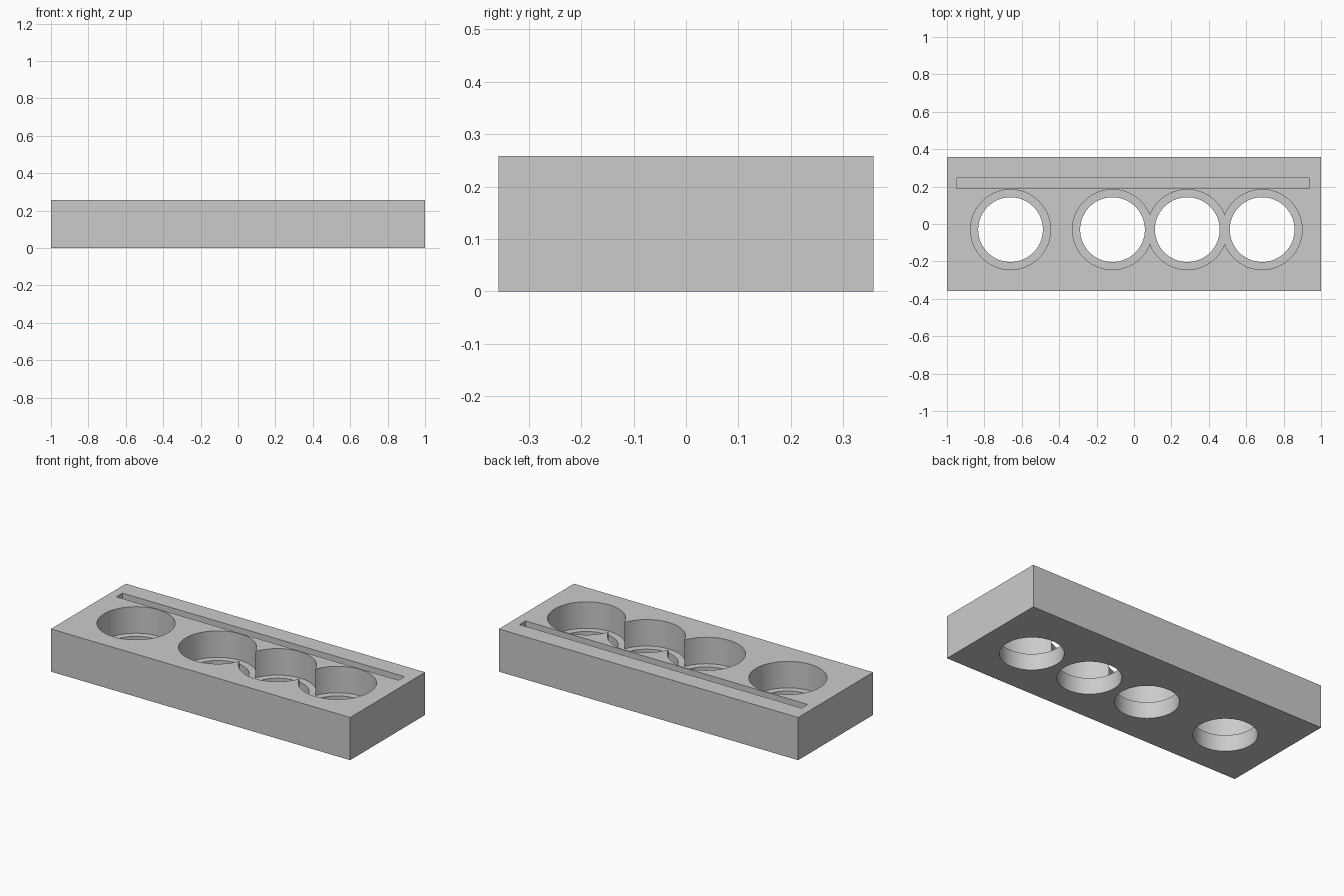
import bpy

if "Cube" in bpy.data.objects:
    bpy.data.objects.remove(bpy.data.objects["Cube"], do_unlink=True)

HEIGHT = 0.258
LEDGE_Z = 0.098      # height of the ledge inside each bore
BORE_Y = -0.03
BORE_XS = (-0.66, -0.115, 0.285, 0.685)

grey = bpy.data.materials.new("light grey")
grey.use_nodes = True
colour = (0.6, 0.6, 0.6, 1)
grey.diffuse_color = colour
grey.node_tree.nodes["Principled BSDF"].inputs["Base Color"].default_value = colour


def box(name, size, centre):
    bpy.ops.mesh.primitive_cube_add(size=1, location=centre)
    ob = bpy.context.object
    ob.name = name
    ob.scale = size
    bpy.ops.object.transform_apply(location=True, rotation=True, scale=True)
    return ob


def cylinder(name, radius, x, bottom, top):
    bpy.ops.mesh.primitive_cylinder_add(
        vertices=96, radius=radius, depth=top - bottom,
        location=(x, BORE_Y, (bottom + top) / 2))
    ob = bpy.context.object
    ob.name = name
    return ob


def cut(target, cutter):
    """Subtract the cutter from the target, then discard it."""
    mod = target.modifiers.new("cut", "BOOLEAN")
    mod.operation = "DIFFERENCE"
    mod.solver = "EXACT"
    mod.object = cutter
    bpy.context.view_layer.objects.active = target
    bpy.ops.object.modifier_apply(modifier=mod.name)
    bpy.data.objects.remove(cutter, do_unlink=True)


# Solid block
block = box("holder_block", (2, 0.715, HEIGHT), (0, 0, HEIGHT / 2))
block.data.materials.append(grey)

# Wide bores from the top, narrower holes right through
for x in BORE_XS:
    cut(block, cylinder("bore_cutter", 0.214, x, LEDGE_Z, HEIGHT + 0.1))
for x in BORE_XS:
    cut(block, cylinder("hole_cutter", 0.173, x, -0.1, HEIGHT + 0.1))

# Long narrow slot behind the bores
SLOT_FLOOR = 0.12
slot_top = HEIGHT + 0.1
cut(block, box("slot_cutter", (1.885, 0.058, slot_top - SLOT_FLOOR),
               (-0.003, 0.218, (slot_top + SLOT_FLOOR) / 2)))

# Smooth bore walls, crisp edges
bpy.ops.object.select_all(action="DESELECT")
block.select_set(True)
bpy.context.view_layer.objects.active = block
bpy.ops.object.shade_smooth_by_angle(angle=0.5)
